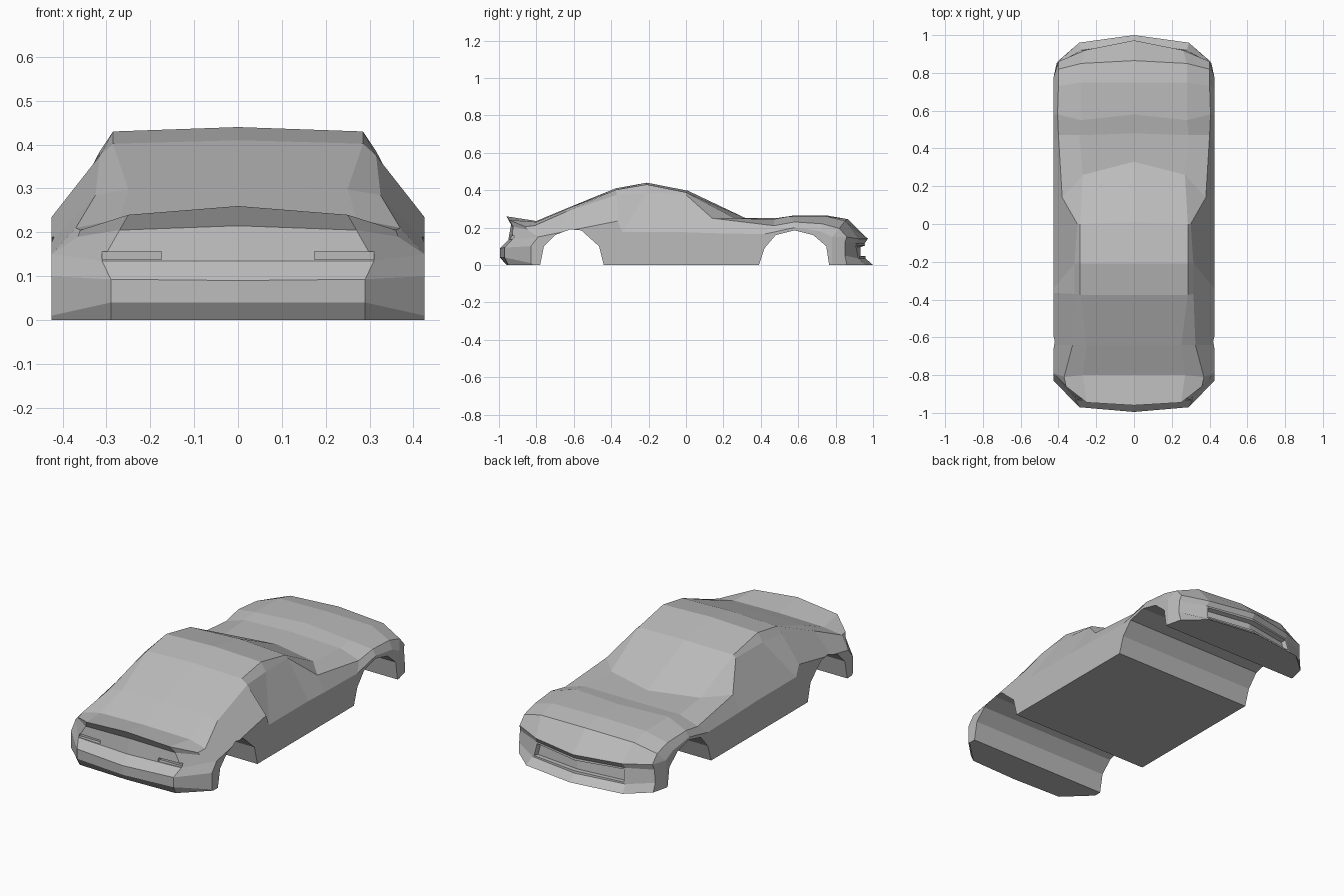
import bpy, bmesh

if "Cube" in bpy.data.objects:
    bpy.data.objects.remove(bpy.data.objects["Cube"])

paint = bpy.data.materials.new("body_grey")
paint.use_nodes = True
GREY = (0.5, 0.5, 0.5, 1)
paint.diffuse_color = GREY
paint.node_tree.nodes["Principled BSDF"].inputs["Base Color"].default_value = GREY


def make_object(name, bm):
    bmesh.ops.recalc_face_normals(bm, faces=bm.faces)
    mesh = bpy.data.meshes.new(name)
    bm.to_mesh(mesh)
    bm.free()
    mesh.materials.append(paint)
    obj = bpy.data.objects.new(name, mesh)
    bpy.context.collection.objects.link(obj)
    return obj


W = 0.425  # half width

# Cross sections, tail to nose: shoulder (y, z), edge, crown side, centre (y, z)
sections = [
    ((-.79, .15), (.37, -.81, .21), (.27, -.80, .23), (-.80, .235)),
    ((-.64, .18), (.325, -.64, .285), (.25, -.64, .298), (-.64, .302)),
    ((-.365, .235), (.315, -.37, .375), (.285, -.375, .402), (-.375, .41)),
    ((-.34, .175), (.315, -.21, .385), (.285, -.21, .43), (-.21, .44)),
    ((0, .175), (.30, 0, .375), (.285, 0, .388), (.01, .397)),
    ((.14, .17), (.38, .14, .25), (.27, .26, .25), (.33, .245)),
    ((.42, .165), (.40, .47, .21), (.29, .47, .245), (.48, .25)),
    ((.58, .20), (.405, .58, .23), (.28, .55, .26), (.58, .265)),
    ((.72, .18), (.40, .73, .22), (.28, .75, .26), (.75, .265)),
    ((.78, .15), (.40, .82, .195), (.28, .85, .235), (.865, .245)),
]
# Rows down the tail: spoiler tip, its underside, bumper top, edge, chin, floor
tail = [
    ((.36, -.86, .205), (.25, -.945, .24), (-.96, .26)),
    ((.365, -.85, .19), (.27, -.925, .205), (-.935, .215)),
    ((W, -.79, .15), (.31, -.93, .135), (-.95, .135)),
    ((W, -.83, .10), (.29, -.97, .093), (-.995, .09)),
    ((W, -.83, .01), (.29, -.97, .04), (-.995, .04)),
    ((W, -.82, 0), (.29, -.95, 0), (-.96, 0)),
]
# Rows down the nose: bonnet tip, grille top, grille bottom, lip
nose = [
    ((.40, .86, .15), (.26, .92, .14), (.972, .14)),
    ((.405, .85, .12), (.27, .905, .115), (.955, .115)),
    ((.41, .85, .05), (.28, .92, .035), (.96, .035)),
    ((.405, .86, 0), (.29, .96, 0), (1.0, 0)),
]

# Half body as a skin, then mirrored
bm = bmesh.new()


def row(points):
    side, mid, centre = points
    return [bm.verts.new(p) for p in (side, mid, (0, *centre))]


tops = [row(s[1:]) for s in sections]
shoulders = [bm.verts.new((W, *s[0])) for s in sections]
sills = [bm.verts.new((W, s[0][0], 0)) for s in sections]
tail_rows = [row(r) for r in tail]
nose_rows = [row(r) for r in nose]
tail_rows[2][0] = shoulders[0]

skin = tail_rows[::-1] + tops + nose_rows
grid = {}
for i, (a, b) in enumerate(zip(skin, skin[1:])):
    for j in range(2):
        grid[i, j] = bm.faces.new((a[j], a[j + 1], b[j + 1], b[j]))
for i in range(len(sections) - 1):
    bm.faces.new((tops[i][0], tops[i + 1][0], shoulders[i + 1], shoulders[i]))
    bm.faces.new((shoulders[i], shoulders[i + 1], sills[i + 1], sills[i]))

# Corners that wrap into the bumpers, and the floor
bm.faces.new((tops[0][0], tail_rows[0][0], tail_rows[1][0], shoulders[0]))
bm.faces.new([shoulders[0]] + [r[0] for r in tail_rows[3:]] + [sills[0]])
bm.faces.new((tops[-1][0], nose_rows[0][0], shoulders[-1]))
bm.faces.new([shoulders[-1]] + [r[0] for r in nose_rows] + [sills[-1]])
bm.faces.new(tail_rows[-1][::-1] + sills + nose_rows[-1])
grille_z = (nose[1][2][1] + nose[2][2][1]) / 2
bmesh.ops.delete(bm, geom=[v for v in bm.verts if not v.link_faces], context='VERTS')
bmesh.ops.mirror(bm, geom=bm.verts[:] + bm.edges[:] + bm.faces[:],
                 axis='X', merge_dist=0.0005)
bmesh.ops.recalc_face_normals(bm, faces=bm.faces)

# Recessed grille
grille = []
for f in bm.faces:
    c = f.calc_center_median()
    if c.y > 0.9 and abs(c.x) < 0.2 and abs(c.z - grille_z) < 0.01:
        grille.append(f)
bmesh.ops.inset_region(bm, faces=grille, thickness=0.012, depth=0)
bmesh.ops.inset_region(bm, faces=grille, thickness=0.004, depth=-0.025)
body = make_object("car_body", bm)


def cut(name, outline, x0, x1):
    """Subtract a (y, z) outline extruded from x0 to x1."""
    cb = bmesh.new()
    face = cb.faces.new([cb.verts.new((x0, y, z)) for y, z in outline])
    ext = bmesh.ops.extrude_face_region(cb, geom=[face])
    bmesh.ops.translate(cb, vec=(x1 - x0, 0, 0),
                        verts=[v for v in ext["geom"] if isinstance(v, bmesh.types.BMVert)])
    cutter = make_object(name, cb)
    cutter.hide_render = True
    mod = body.modifiers.new(name, 'BOOLEAN')
    mod.operation = 'DIFFERENCE'
    mod.solver = 'EXACT'
    mod.object = cutter
    bpy.context.view_layer.objects.active = body
    bpy.ops.object.modifier_apply(modifier=name)
    bpy.data.objects.remove(cutter)


# Full-width wheel arches
cut("rear_arch", [(-.78, -.05), (-.78, 0), (-.76, .10), (-.70, .16), (-.62, .19),
                  (-.56, .185), (-.465, .10), (-.44, 0), (-.44, -.05)], -.6, .6)
cut("front_arch", [(.39, -.05), (.39, 0), (.42, .09), (.48, .16), (.58, .185),
                   (.68, .16), (.75, .10), (.765, 0), (.765, -.05)], -.6, .6)

# Narrow slots above the rear bumper
for s in (-1, 1):
    cut("rear_slot", [(-.99, .138), (-.915, .138), (-.915, .156), (-.99, .156)],
        s * .175, s * .31)

for poly in body.data.polygons:
    poly.use_smooth = False
    poly.material_index = 0
